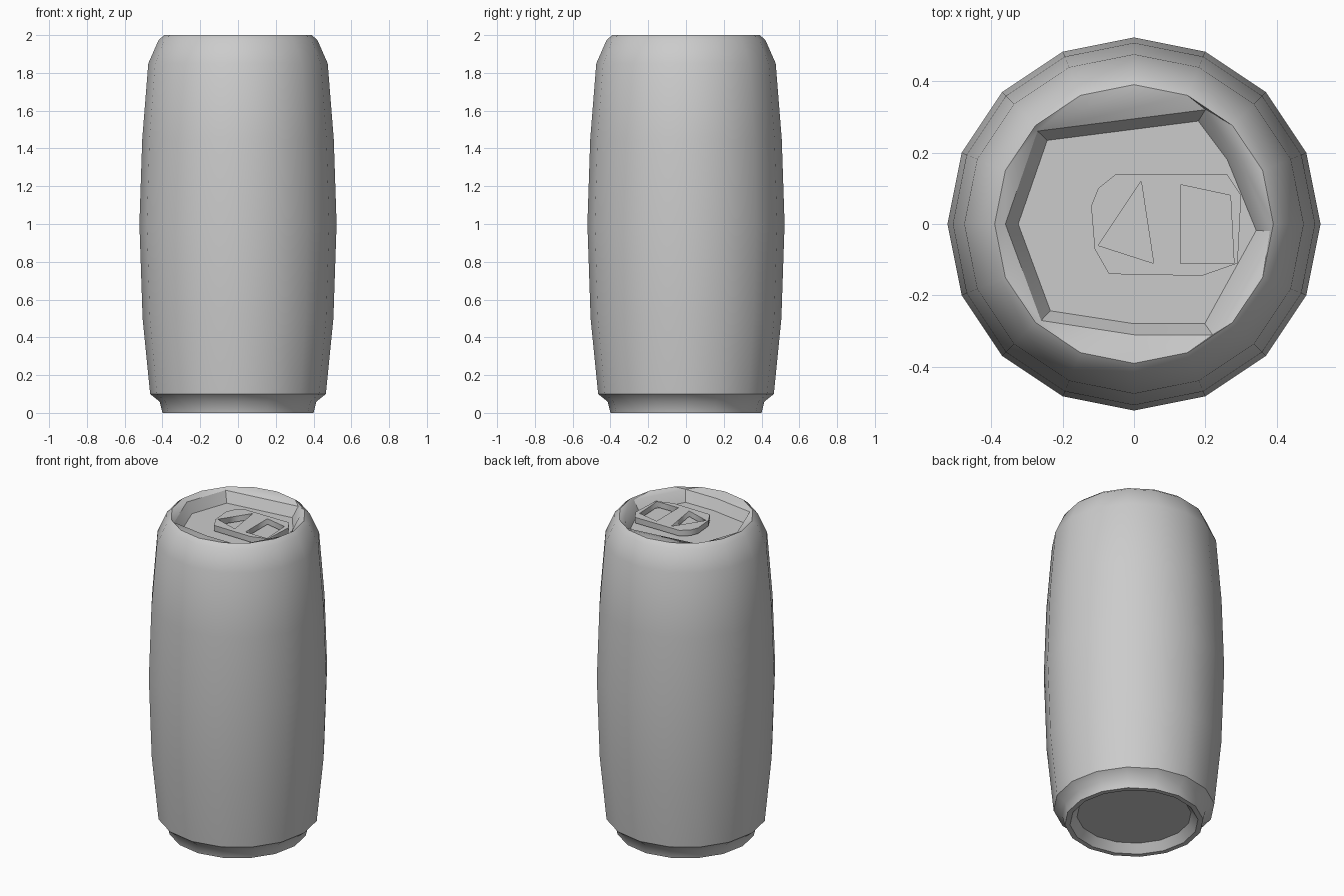
import bpy, bmesh
from math import cos, sin, pi, radians

cube = bpy.data.objects.get("Cube")
if cube:
    bpy.data.objects.remove(cube, do_unlink=True)

SIDES = 16

metal = bpy.data.materials.new("light grey metal")
metal.use_nodes = True
grey = (0.6, 0.6, 0.6, 1)
metal.diffuse_color = grey
metal.node_tree.nodes["Principled BSDF"].inputs["Base Color"].default_value = grey


def circle(radius, z):
    return [(radius * cos(2 * pi * i / SIDES), radius * sin(2 * pi * i / SIDES), z)
            for i in range(SIDES)]


def outline(points, scale, z):
    return [(x * scale, y * scale, z) for x, y in points]


def add_loop(bm, coords):
    verts = [bm.verts.new(c) for c in coords]
    return [bm.edges.new((v, verts[i - 1])) for i, v in enumerate(verts)]


def loft(name, loops):
    """Skin a stack of closed loops and cap both ends."""
    bm = bmesh.new()
    rings = [add_loop(bm, loop) for loop in loops]
    for a, b in zip(rings, rings[1:]):
        bmesh.ops.bridge_loops(bm, edges=a + b)
    for ring in (rings[0], rings[-1]):
        bmesh.ops.contextual_create(bm, geom=ring)
    bmesh.ops.recalc_face_normals(bm, faces=bm.faces)
    mesh = bpy.data.meshes.new(name)
    bm.to_mesh(mesh)
    bm.free()
    obj = bpy.data.objects.new(name, mesh)
    bpy.context.collection.objects.link(obj)
    mesh.materials.append(metal)
    return obj


def activate(obj):
    bpy.ops.object.select_all(action='DESELECT')
    obj.select_set(True)
    bpy.context.view_layer.objects.active = obj


# Can: recessed base, bulging wall, shoulder, rim and sunken lid
wall = [(0.33, 0.05), (0.37, 0), (0.4, 0), (0.415, 0.06), (0.465, 0.1),
        (0.505, 0.5), (0.522, 1), (0.507, 1.45), (0.475, 1.85),
        (0.42, 1.975), (0.39, 2)]
opening = [(0.38, -0.02), (0.29, 0.2), (0.2, 0.32), (-0.27, 0.26),
           (-0.36, 0), (-0.26, -0.27), (0, -0.31), (0.22, -0.31)]
loops = [circle(r, z) for r, z in wall]
loops += [outline(opening, 1, 1.985), outline(opening, 0.9, 1.92)]
can = loft("can_body", loops)
activate(can)
bpy.ops.object.shade_smooth_by_angle(angle=radians(40))

# Pull tab: flat plate with two openings
plate = [(-0.12, 0.05), (-0.1, 0.1), (-0.05, 0.14), (0.26, 0.14), (0.3, 0.08),
         (0.29, -0.11), (0.19, -0.145), (-0.07, -0.14), (-0.11, -0.07)]
finger_hole = [(0.13, 0.11), (0.27, 0.08), (0.28, -0.11), (0.13, -0.11)]
rivet_hole = [(0.02, 0.12), (-0.1, -0.06), (0.055, -0.11)]
curve = bpy.data.curves.new("pull_tab", 'CURVE')
curve.dimensions = '2D'
curve.fill_mode = 'BOTH'
curve.extrude = 0.018
for points in (plate, finger_hole, rivet_hole):
    spline = curve.splines.new('POLY')
    spline.points.add(len(points) - 1)
    for p, (x, y) in zip(spline.points, points):
        p.co = (x, y, 0, 1)
    spline.use_cyclic_u = True
curve.materials.append(metal)
tab = bpy.data.objects.new("pull_tab", curve)
tab.location.z = 1.95
bpy.context.collection.objects.link(tab)
activate(tab)
bpy.ops.object.convert(target='MESH')
